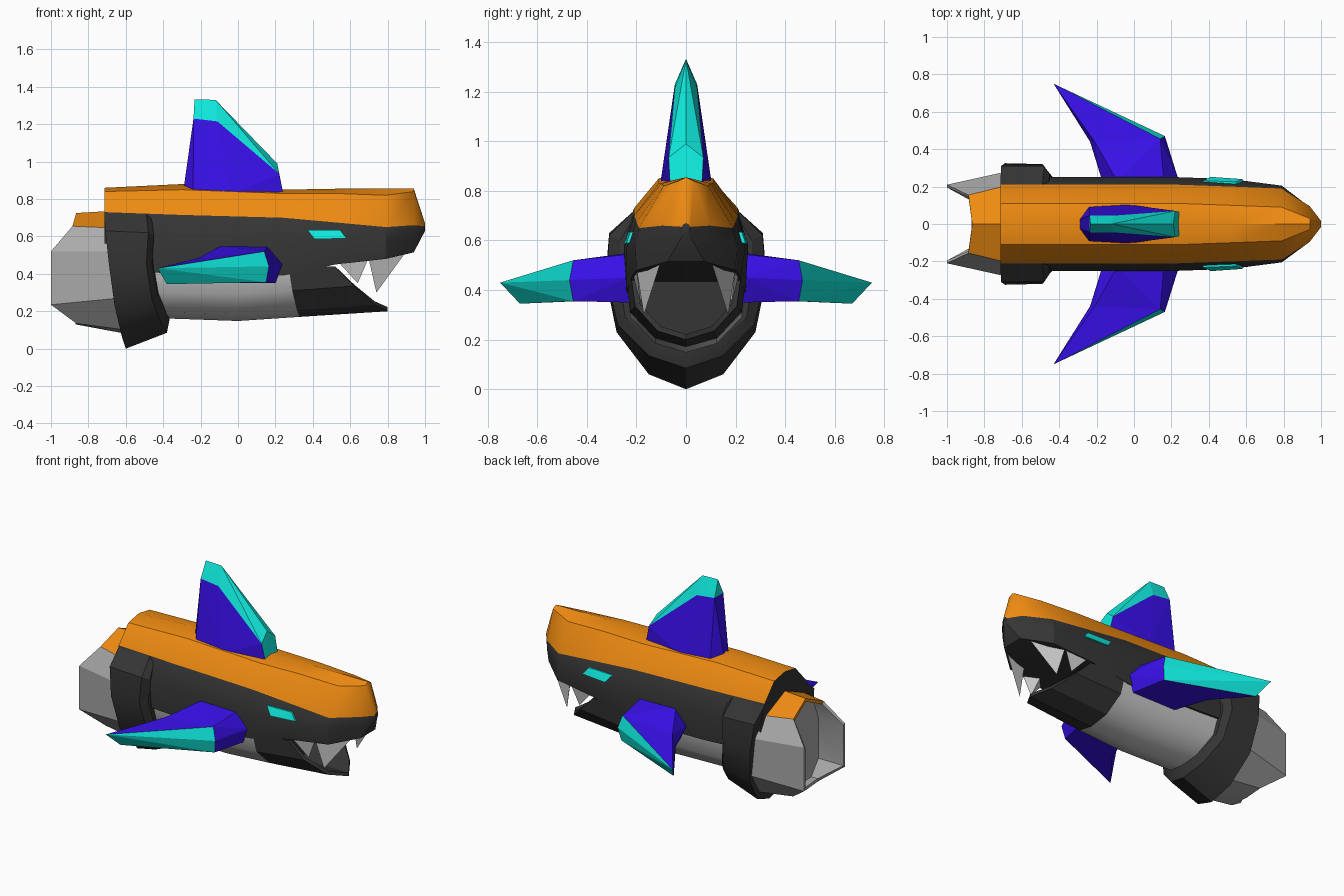
import bpy, bmesh, math
from mathutils import Vector

if "Cube" in bpy.data.objects:
    bpy.data.objects.remove(bpy.data.objects["Cube"])


def material(name, rgb):
    m = bpy.data.materials.new(name)
    m.diffuse_color = (*rgb, 1)
    m.use_nodes = True
    m.node_tree.nodes["Principled BSDF"].inputs["Base Color"].default_value = m.diffuse_color
    return m


ORANGE = material("orange", (0.87, 0.26, 0.006))
DARK = material("charcoal", (0.035, 0.035, 0.035))
BLUE = material("blue", (0.04, 0.005, 0.82))
TEAL = material("teal", (0.005, 0.82, 0.72))


def finish(name, bm, mats, smooth=None):
    bmesh.ops.recalc_face_normals(bm, faces=bm.faces[:])
    me = bpy.data.meshes.new(name)
    bm.to_mesh(me)
    bm.free()
    ob = bpy.data.objects.new(name, me)
    bpy.context.collection.objects.link(ob)
    for m in mats:
        me.materials.append(m)
    if smooth:
        bpy.ops.object.select_all(action='DESELECT')
        bpy.context.view_layer.objects.active = ob
        ob.select_set(True)
        bpy.ops.object.shade_smooth_by_angle(angle=math.radians(smooth))
    return ob


def loft(name, rings, mats=(), strips=None, smooth=30):
    """Skin half-sections (x, y, z), mirrored in y, and cap both ends."""
    bm = bmesh.new()
    loops = []
    for half in rings:
        pts = list(half) + [(x, -y, z) for x, y, z in reversed(half) if y > 0]
        loops.append([bm.verts.new(p) for p in pts])
    n = len(loops[0])
    for a, b in zip(loops, loops[1:]):
        for j in range(n):
            k = (j + 1) % n
            f = bm.faces.new((a[j], a[k], b[k], b[j]))
            if strips:
                f.material_index = strips[min(j, n - 1 - j)]
    for end in (loops[0], loops[-1]):
        f = bm.faces.new(end)
        if strips:
            f.material_index = strips[-1]
    return finish(name, bm, mats, smooth)


def hull(name, pts, mat=None, mirror=False, edge_mat=None, edge_dir=None):
    """Convex solid; faces looking along edge_dir take edge_mat."""
    for s, side in ((1, "_left"), (-1, "_right")) if mirror else ((1, ""),):
        bm = bmesh.new()
        for x, y, z in pts:
            bm.verts.new((x, y * s, z))
        bmesh.ops.convex_hull(bm, input=bm.verts[:])
        bmesh.ops.delete(bm, geom=[v for v in bm.verts if not v.link_faces], context='VERTS')
        bmesh.ops.recalc_face_normals(bm, faces=bm.faces[:])
        if edge_mat:
            d = Vector((edge_dir[0], edge_dir[1] * s, 0)).normalized()
            for f in bm.faces:
                f.material_index = int(f.normal.dot(d) > 0.6)
        finish(name + side, bm, [m for m in (mat, edge_mat) if m])


def both(pts):
    return pts + [(x, -y, z) for x, y, z in pts]


def section(x, *yz):
    return [(x, y, z) for y, z in yz]


def recess(rim, scale, cz, x):
    """Inner lip and floor ring that hollow out an open end."""
    lip = [(px, y * scale, cz + (z - cz) * scale) for px, y, z in rim]
    return [rim, lip, [(x, y, z) for _, y, z in lip]]


# Upper hull and snout: orange back, dark sides
loft("upper_hull", [
    section(-.715, (0, .86), (.11, .84), (.21, .73), (.25, .6), (.25, .42)),
    section(-.3, (0, .88), (.11, .85), (.21, .715), (.25, .57), (.25, .40)),
    section(.24, (0, .85), (.11, .83), (.21, .70), (.25, .57), (.24, .39)),
    section(.52, (0, .855), (.10, .83), (.20, .675), (.24, .57), (.22, .45)),
    section(.79, (0, .855), (.09, .82), (.19, .65), (.205, .58), (.20, .48)),
    section(.94, (0, .855), (.03, .84), (.095, .66), (.09, .59), (.075, .515)),
    section(1.0, (0, .67), (.012, .665), (.016, .655), (.014, .64), (.008, .63)),
], [ORANGE, DARK], [0, 0, 1, 1, 1])

# Grey belly
belly_end = [(.27, .24, .44), (.29, .225, .31), (.315, .125, .205), (.33, 0, .17)]
loft("belly", [
    section(-.62, (.24, .44), (.225, .3), (.125, .2), (0, .17)),
    section(0, (.24, .44), (.225, .29), (.125, .185), (0, .148)),
    belly_end], smooth=50)

# Scooped lower jaw
jaw_rim = [(.52, .22, .44), (.62, .205, .335), (.73, .115, .235), (.80, 0, .20)]
loft("lower_jaw", [belly_end] + recess(jaw_rim, .9, .42, .45), [DARK], [0] * 4)

# Teeth
hull("fang", [(.69, .205, .52), (.90, .10, .52), (.74, .12, .52), (.74, .17, .30)], mirror=True)
hull("small_tooth", [(.53, .215, .47), (.70, .20, .49), (.60, .13, .49), (.64, .185, .35)],
     mirror=True)

# Eyes
eye = [(.37, .232, .635), (.545, .225, .635), (.58, .24, .59), (.41, .252, .585)]
hull("eye", eye + [(x, y - .06, z) for x, y, z in eye], TEAL, mirror=True)

# Slanted collar
loft("collar", [
    [(-.715, .21, .72), (-.71, .31, .63), (-.69, .325, .45), (-.66, .28, .23),
     (-.62, .15, .06), (-.6, 0, 0)],
    [(-.49, .21, .72), (-.48, .31, .62), (-.49, .32, .45), (-.46, .275, .26),
     (-.41, .15, .135), (-.38, 0, .085)],
    [(-.46, .20, .71), (-.45, .265, .6), (-.46, .27, .45), (-.43, .245, .29),
     (-.385, .13, .19), (-.365, 0, .16)],
], [DARK], [0] * 6)

# Tail nozzle: orange top, hollow rear
tail_rim = [(-.865, 0, .725), (-.885, .155, .655), (-1, .21, .52), (-1, .21, .235),
            (-.865, .13, .135), (-.87, 0, .13)]
tail_front = [(-.62, 0, .74), (-.66, .21, .645), (-.66, .285, .52), (-.64, .275, .27),
              (-.6, .14, .1), (-.6, 0, .08)]
grey = material("grey", (.4, .4, .4))
loft("tail_nozzle", [tail_front, tail_rim], [ORANGE, grey], [0, 1, 1, 1, 1, 1])
bpy.data.objects.remove(bpy.data.objects["tail_nozzle"])
loft("tail_nozzle", [tail_front] + recess(tail_rim, .93, .42, -.82), [ORANGE, grey],
     [0, 1, 1, 1, 1, 1])

# Dorsal fin with teal leading edge
fin_edge = both([(-.238, .045, 1.23), (-.11, .045, 1.215), (.22, .07, .935), (.24, .065, .84)])
hull("dorsal_fin", fin_edge + both([(-.29, .025, .86), (-.24, .095, .82), (-.04, .105, .82)]), BLUE)
hull("dorsal_edge", fin_edge + [(-.232, 0, 1.333), (-.12, 0, 1.33), (.21, 0, .99)], TEAL)

# Pectoral fins: blue root, swept tip with teal leading edge
fin_mid = [(.14, .455, .52), (.165, .47, .44), (.15, .455, .355),
           (-.21, .44, .485), (-.235, .44, .42), (-.20, .44, .355)]
hull("pectoral_root", fin_mid + [(.16, .23, .545), (.24, .23, .45), (.20, .23, .35),
     (-.09, .23, .55), (-.17, .23, .45), (-.12, .23, .35)], BLUE, mirror=True)
hull("pectoral_tip", fin_mid + [(-.43, .75, .43), (-.38, .67, .345)], BLUE, mirror=True,
     edge_mat=TEAL, edge_dir=(.43, .9))
